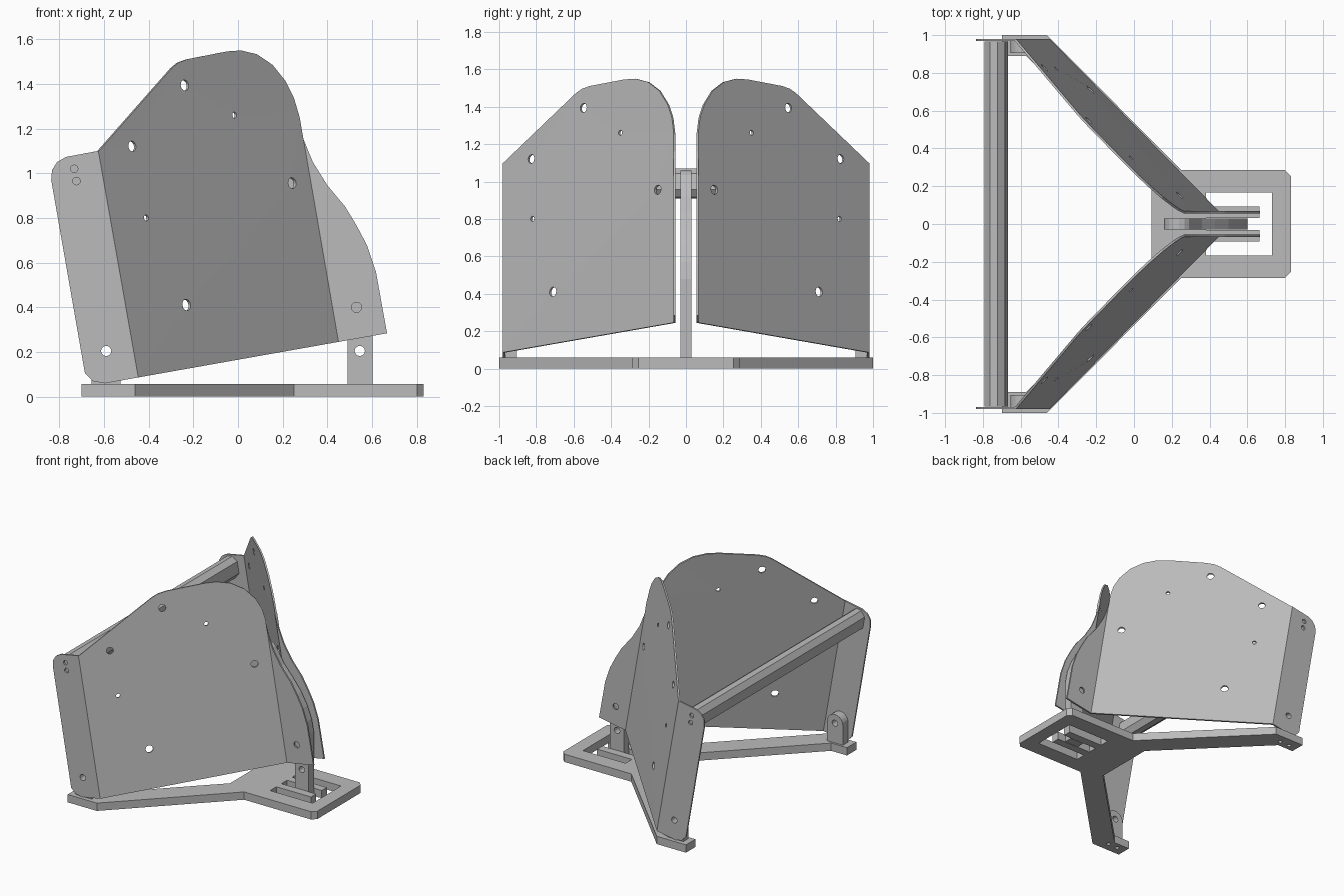
import bpy, bmesh, math
from mathutils import Vector, Matrix

if "Cube" in bpy.data.objects:
    bpy.data.objects.remove(bpy.data.objects["Cube"], do_unlink=True)

TILT = math.radians(10)
U = Vector((math.cos(TILT), 0, math.sin(TILT)))   # direction across the folds
OUTER_FOLD, INNER_FOLD = -0.427, 0.483
OUTER_Y, INNER_Y = 0.974, 0.062

grey = bpy.data.materials.new("plain grey")
grey.use_nodes = True
grey.diffuse_color = (0.5, 0.5, 0.5, 1)
grey.node_tree.nodes["Principled BSDF"].inputs["Base Color"].default_value = (0.5, 0.5, 0.5, 1)


def make_object(name, bm):
    bmesh.ops.recalc_face_normals(bm, faces=bm.faces)
    mesh = bpy.data.meshes.new(name)
    bm.to_mesh(mesh)
    bm.free()
    mesh.materials.append(grey)
    obj = bpy.data.objects.new(name, mesh)
    bpy.context.collection.objects.link(obj)
    return obj


def prism(name, points, axis, low, high):
    """Extrude a 2D outline along y (outline in x, z) or z (outline in x, y)."""
    bm = bmesh.new()
    place = (lambda a, b: (a, low, b)) if axis == "y" else (lambda a, b: (a, b, low))
    face = bm.faces.new([bm.verts.new(place(a, b)) for a, b in points])
    new = bmesh.ops.extrude_face_region(bm, geom=[face])["geom"]
    shift = Vector((0, high - low, 0) if axis == "y" else (0, 0, high - low))
    bmesh.ops.translate(bm, vec=shift, verts=[v for v in new if isinstance(v, bmesh.types.BMVert)])
    return make_object(name, bm)


def drill(obj, name, holes, sides=12):
    """Cut round holes; each is (centre, axis, radius, depth)."""
    bm = bmesh.new()
    for centre, axis, radius, depth in holes:
        turn = Vector(axis).to_track_quat("Z", "Y").to_matrix().to_4x4()
        bmesh.ops.create_cone(bm, cap_ends=True, segments=sides, radius1=radius, radius2=radius,
                              depth=depth, matrix=Matrix.Translation(centre) @ turn)
    cutter = make_object(name, bm)
    cut(obj, cutter)


def cut(obj, cutter):
    cutter.hide_render = True
    cutter.hide_set(True)
    cutter.display_type = "WIRE"
    mod = obj.modifiers.new("cut", "BOOLEAN")
    mod.operation, mod.solver, mod.object = "DIFFERENCE", "EXACT", cutter


def mirror_y(obj):
    mod = obj.modifiers.new("mirror", "MIRROR")
    mod.use_axis = (False, True, False)
    mod.use_clip = False
    mod.use_mirror_merge = False


def sheet_y(x, z):
    t = (x * U.x + z * U.z - OUTER_FOLD) / (INNER_FOLD - OUTER_FOLD)
    return OUTER_Y + (INNER_Y - OUTER_Y) * min(max(t, 0), 1)


def arc(cx, cz, radius, start, end, steps):
    return [(cx + radius * math.cos(math.radians(start + (end - start) * i / steps)),
             cz + radius * math.sin(math.radians(start + (end - start) * i / steps)))
            for i in range(steps + 1)]


# Folded side panels: flat outline, scored at two tilted folds, then bent
outline = [(0.667, 0.284), (-0.595, 0.06), (-0.65, 0.07), (-0.685, 0.105), (-0.836, 0.97),
           (-0.832, 1.015), (-0.81, 1.05), (-0.77, 1.073), (-0.626, 1.1), (-0.3, 1.47),
           (-0.27, 1.495), (-0.23, 1.51), (-0.05, 1.545), (0.01, 1.549), (0.08, 1.532),
           (0.15, 1.485), (0.21, 1.41), (0.245, 1.34), (0.265, 1.273), (0.29, 1.16),
           (0.335, 1.05), (0.4, 0.946), (0.48, 0.85), (0.53, 0.767), (0.577, 0.678),
           (0.617, 0.56)]
bm = bmesh.new()
bm.faces.new([bm.verts.new((x, 0, z)) for x, z in outline])
for fold in (OUTER_FOLD, INNER_FOLD):
    bmesh.ops.bisect_plane(bm, geom=bm.verts[:] + bm.edges[:] + bm.faces[:],
                           plane_co=U * fold, plane_no=U)
for v in bm.verts:
    v.co.y = sheet_y(v.co.x, v.co.z)
panels = make_object("side_panels", bm)
solid = panels.modifiers.new("thickness", "SOLIDIFY")
solid.thickness, solid.offset, solid.use_even_offset = 0.012, 0, True

# Panel holes: square to the slanted face, or straight through the flanges
slant = U + Vector((0, 1, 0))
slant_holes = [(-0.243, 1.393, 0.025), (-0.02, 1.26, 0.014), (-0.478, 1.12, 0.024),
               (-0.415, 0.8, 0.014), (0.237, 0.955, 0.025), (-0.235, 0.41, 0.026)]
flange_holes = [(0.53, 0.4, 0.023), (-0.59, 0.205, 0.023),
                (-0.733, 1.02, 0.017), (-0.723, 0.965, 0.017)]
drill(panels, "panel_hole_cutter",
      [((x, sheet_y(x, z), z), slant, r, 0.06) for x, z, r in slant_holes] +
      [((x, sheet_y(x, z), z), (0, 1, 0), r, 0.06) for x, z, r in flange_holes])
mirror_y(panels)

# Y-shaped base plate with a window and two prongs left standing in it
half = [(0.83, 0.255), (0.8, 0.285), (0.25, 0.285), (-0.46, 1.0), (-0.7, 1.0), (-0.7, 0.89),
        (-0.57, 0.89), (0.093, 0.227)]
base = prism("base_plate", half + [(x, -y) for x, y in reversed(half)], "z", 0, 0.058)
window = [(0.73, 0.167), (0.38, 0.167), (0.38, 0.093), (0.665, 0.093), (0.665, 0.033), (0.38, 0.033)]
cut(base, prism("window_cutter", window + [(x, -y) for x, y in reversed(window)], "z", -0.1, 0.2))
drill(base, "foot_hole_cutter", [((x, side * 0.935, 0), (0, 0, 1), 0.015, 0.06)
                                 for x in (-0.63, -0.55) for side in (-1, 1)])

# Rounded lugs that carry the outer flanges
lug = prism("foot_lugs", [(-0.655, 0.05), (-0.525, 0.05)] + arc(-0.59, 0.205, 0.065, 0, 180, 10),
            "y", 0.905, 0.968)
drill(lug, "lug_hole_cutter", [((-0.59, 0.935, 0.205), (0, 1, 0), 0.023, 0.2)])
mirror_y(lug)

# Curved centre post between the inner flanges
post = prism("centre_post",
             [(0.49, 0), (0.602, 0), (0.602, 0.48), (0.585, 0.57), (0.55, 0.66), (0.5, 0.75),
              (0.43, 0.84), (0.36, 0.92)] + arc(0.235, 0.985, 0.075, 20, 200, 8) +
             [(0.2, 0.88), (0.3, 0.77), (0.39, 0.66), (0.45, 0.54), (0.49, 0.4)],
             "y", -0.03, 0.03)
drill(post, "post_hole_cutter", [((0.545, 0, 0.205), (0, 1, 0), 0.023, 0.2)])

# Chamfered cross bar joining the two outer flanges
w, h, c = 0.055, 0.078, 0.035
profile = [(w, h - c), (w - c, h), (c - w, h), (-w, h - c),
           (-w, c - h), (c - w, -h), (w - c, -h), (w, c - h)]
up = Vector((-U.z, 0, U.x))
centre = Vector((-0.73, 0, 0.99))
spots = [centre + U * a + up * b for a, b in profile]
prism("cross_bar", [(p.x, p.z) for p in spots], "y", -0.967, 0.967)
